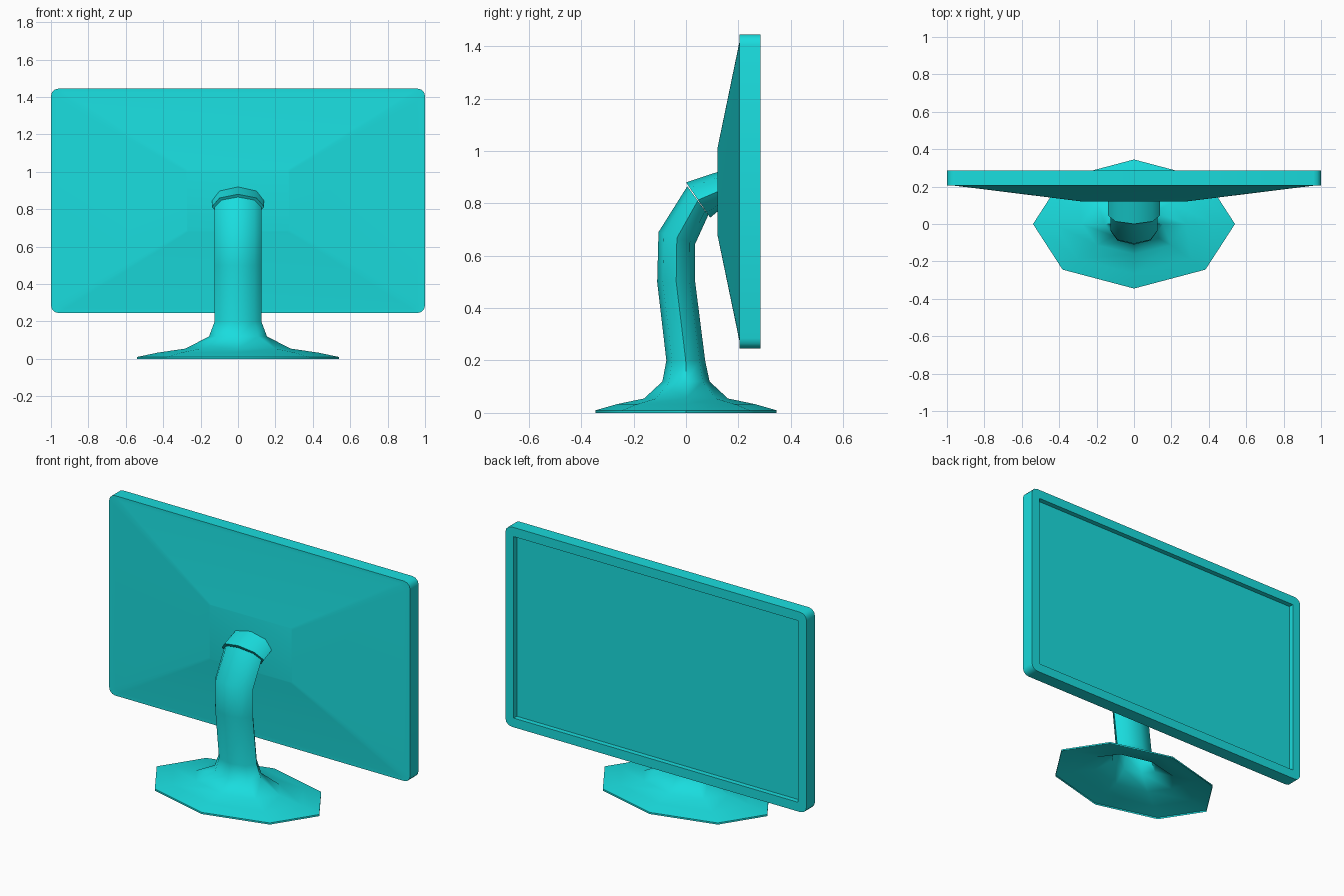
import bpy, bmesh
from math import cos, sin, pi, radians

if "Cube" in bpy.data.objects:
    bpy.data.objects.remove(bpy.data.objects["Cube"])

teal = bpy.data.materials.new("teal")
teal.diffuse_color = (0.01, 0.72, 0.73, 1)
teal.use_nodes = True
teal.node_tree.nodes["Principled BSDF"].inputs["Base Color"].default_value = teal.diffuse_color


def loft(name, loops, cap_start, cap_end, angle):
    """Skin a series of loops that share the same point count."""
    bm = bmesh.new()
    rings = [[bm.verts.new(p) for p in loop] for loop in loops]
    n = len(rings[0])
    for a, b in zip(rings, rings[1:]):
        for i in range(n):
            j = (i + 1) % n
            bm.faces.new((a[i], a[j], b[j], b[i]))
    if cap_start:
        bm.faces.new(rings[0][::-1])
    if cap_end:
        bm.faces.new(rings[-1])
    bmesh.ops.remove_doubles(bm, verts=bm.verts, dist=1e-5)
    bmesh.ops.recalc_face_normals(bm, faces=bm.faces)
    mesh = bpy.data.meshes.new(name)
    bm.to_mesh(mesh)
    bm.free()
    mesh.materials.append(teal)
    ob = bpy.data.objects.new(name, mesh)
    bpy.context.collection.objects.link(ob)
    bpy.ops.object.select_all(action='DESELECT')
    ob.select_set(True)
    bpy.context.view_layer.objects.active = ob
    bpy.ops.object.shade_smooth_by_angle(angle=radians(angle))
    return ob


def oval(rx, fy, fz, by, bz, n=8):
    """Eight-sided ring given by half width, front point and back point."""
    cy, cz, hy, hz = (fy + by) / 2, (fz + bz) / 2, (by - fy) / 2, (bz - fz) / 2
    return [(rx * cos(2 * pi * i / n), cy + hy * sin(2 * pi * i / n),
             cz + hz * sin(2 * pi * i / n)) for i in range(n)]


def rounded(y, hx, hz, r, seg=3, cz=0.845):
    """Rounded rectangle in the xz plane."""
    pts = []
    for k, (sx, sz) in enumerate([(1, 1), (-1, 1), (-1, -1), (1, -1)]):
        for s in range(seg + 1):
            a = (k + s / seg) * pi / 2
            pts.append((sx * (hx - r) + r * cos(a), y,
                        cz + sz * (hz - r) + r * sin(a)))
    return pts


# Flared base running up into the bent stalk, open underneath
loft("stand", [oval(*r) for r in [
    (.54, -.345, 0, .345, 0),
    (.54, -.345, .01, .345, .01),
    (.43, -.265, .033, .265, .033),
    (.28, -.16, .055, .16, .055),
    (.155, -.09, .12, .09, .12),
    (.125, -.075, .2, .073, .2),
    (.125, -.11, .5, .035, .5),
    (.125, -.105, .69, .035, .645),
    (.125, .005, .865, .085, .755)]], False, False, 50)

# Collar joining the stalk to the back of the screen
loft("collar", [oval(.14, 0, .88, .092, .745),
                oval(.14, .122, .92, .122, .77)], True, False, 50)

# Screen housing: sloped back, rim, bezel and recessed display
loft("screen", [
    rounded(.12, .275, .165, .011),
    rounded(.205, .96, .576, .038),
    rounded(.205, 1, .6, .04),
    rounded(.285, 1, .6, .04),
    rounded(.285, .945, .545, 0),
    rounded(.255, .945, .545, 0)], True, True, 35)
